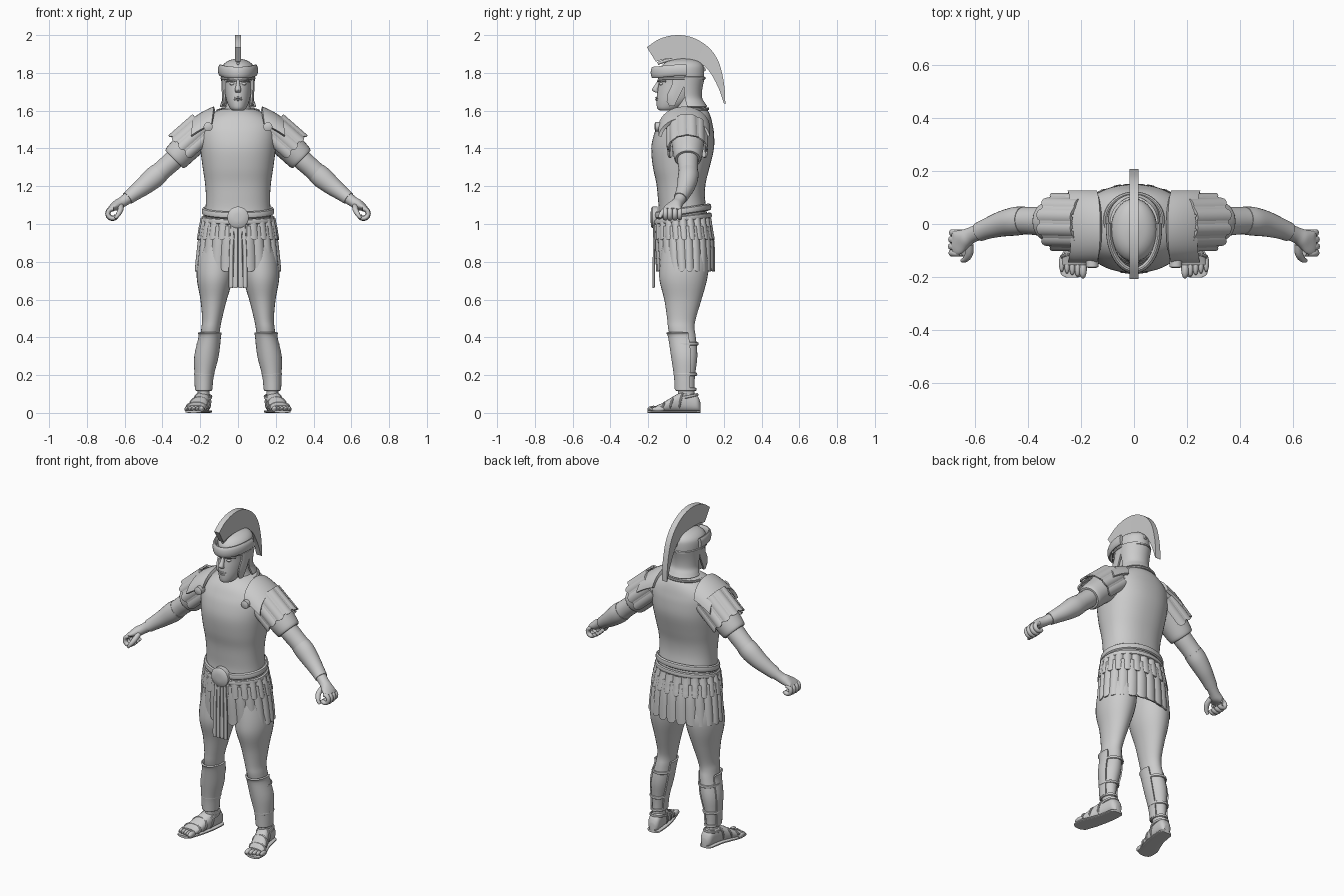
import bpy, bmesh, math
from mathutils import Vector
from math import sin, cos, pi, radians

grey = bpy.data.materials.new("plain grey")
grey.diffuse_color = (0.6, 0.6, 0.6, 1)
X, Y, Z = Vector((1, 0, 0)), Vector((0, 1, 0)), Vector((0, 0, 1))


def make(name, verts, faces, mirror=False, solid=0, offset=0):
    me = bpy.data.meshes.new(name)
    me.from_pydata([tuple(v) for v in verts], [], faces)
    bm = bmesh.new()
    bm.from_mesh(me)
    bmesh.ops.recalc_face_normals(bm, faces=bm.faces)
    bm.to_mesh(me)
    bm.free()
    me.materials.append(grey)
    ob = bpy.data.objects.new(name, me)
    bpy.context.collection.objects.link(ob)
    if solid:
        m = ob.modifiers.new("thickness", 'SOLIDIFY')
        m.thickness, m.offset = solid, offset
    if mirror:
        m = ob.modifiers.new("mirror", 'MIRROR')
        m.use_mirror_merge = False
    return ob


def spline(pts, k):
    """Catmull-Rom resampling of tuples"""
    out = []
    for i in range(len(pts) - 1):
        p = [pts[max(i - 1, 0)], pts[i], pts[i + 1], pts[min(i + 2, len(pts) - 1)]]
        for j in range(k):
            t = j / k
            out.append(tuple(0.5 * (2 * b + (c - a) * t + (2 * a - 5 * b + 4 * c - d) * t * t
                       + (3 * b - a - 3 * c + d) * t ** 3) for a, b, c, d in zip(*p)))
    return out + [tuple(pts[-1])]


def tube(name, pts, n=28, k=4, ref=Y, axis=None, arc=None, loop=False, p=1, **kw):
    """Loft of ellipses (x, y, z, radius, radius along ref); arc leaves it open"""
    if not loop:
        pts = spline(pts, k)
    m = len(pts)
    a0, a1 = arc or (0, 2 * pi)
    cols = n + 1 if arc else n
    verts, faces = [], []
    for i, (x, y, z, a, b) in enumerate(pts):
        q0 = pts[i - 1] if (i or loop) else pts[0]
        q1 = pts[(i + 1) % m] if (loop or i < m - 1) else pts[-1]
        t = axis or (Vector(q1[:3]) - Vector(q0[:3])).normalized()
        v = (ref - t * t.dot(ref)).normalized()
        u = v.cross(t)
        for j in range(cols):
            g = a0 + (a1 - a0) * j / n
            c, s = cos(g), sin(g)
            verts.append(Vector((x, y, z)) + u * a * math.copysign(abs(c) ** p, c)
                         + v * b * math.copysign(abs(s) ** p, s))
    for i in range(m if loop else m - 1):
        for j in range(n):
            i2, j2 = (i + 1) % m, (j + 1) % cols
            faces.append((i * cols + j, i * cols + j2, i2 * cols + j2, i2 * cols + j))
    if not arc and not loop:
        faces += [tuple(range(n)), tuple(range((m - 1) * cols, m * cols))]
    return make(name, verts, faces, **kw)


def rows(data, grow=0):
    """(z, centre x, half width, front y, back y) -> tube points"""
    return [(c, (f + b) / 2, z, r + grow, (b - f) / 2 + grow) for z, c, r, f, b in data]


def petals(name, surf, angles, hw, t0, t1, tip, bulge, **kw):
    """Rows of tongue-shaped strips on a surface surf(angle, t, offset)"""
    verts, faces, nu, nv = [], [], 6, 8
    for a in angles:
        o = len(verts)
        for j in range(nv + 1):
            for i in range(nu + 1):
                s = 2 * i / nu - 1
                end = t1 - tip * (1 - math.sqrt(max(0, 1 - s * s)))
                t = t0 + (end - t0) * j / nv
                verts.append(surf(a + hw * s, t, 0.003 + bulge * (1 - s * s)))
        for j in range(nv):
            for i in range(nu):
                q = o + j * (nu + 1) + i
                faces.append((q, q + 1, q + nu + 2, q + nu + 1))
    return make(name, verts, faces, solid=0.008, **kw)


def ball(name, c, r, **kw):
    x, y, z = c
    tube(name, [(x, y, z + r[2] * sin(g), r[0] * cos(g) + 1e-4, r[1] * cos(g) + 1e-4)
                for g in [pi * (i / 10 - 0.5) for i in range(11)]], n=14, k=1, axis=Z, **kw)


def ring(name, fn, a, b, n=64, **kw):
    tube(name, [(*fn(2 * pi * i / n), a, b) for i in range(n)], n=8, ref=Z, loop=True, **kw)


# Cuirass, neck and collar
tube("cuirass", rows([(1.02, 0, .178, -.15, .115), (1.08, 0, .172, -.145, .108), (1.15, 0, .17, -.15, .1),
     (1.22, 0, .175, -.158, .105), (1.3, 0, .187, -.175, .125), (1.4, 0, .2, -.184, .148),
     (1.48, 0, .205, -.168, .148), (1.53, 0, .197, -.145, .14), (1.57, 0, .16, -.12, .13),
     (1.6, 0, .11, -.085, .115), (1.61, 0, .08, -.055, .095)]), n=48, axis=Z, p=.88)
tube("neck", rows([(1.56, 0, .1, -.08, .11), (1.62, 0, .065, -.055, .085), (1.7, 0, .06, -.06, .075)]), axis=Z)
ring("collar", lambda g: (.108 * cos(g), .015 + .1 * sin(g), 1.598 + .012 * sin(g)), .008, .008)

# Head and face
tube("head", rows([(1.6, 0, .025, -.135, -.06), (1.612, 0, .042, -.152, -.03), (1.65, 0, .06, -.156, .03),
     (1.7, 0, .07, -.152, .07), (1.75, 0, .074, -.145, .085), (1.8, 0, .076, -.145, .09),
     (1.85, 0, .05, -.1, .06)]), axis=Z)
tube("nose", [(0, -.138, 1.77, .007, .006), (0, -.15, 1.74, .01, .012), (0, -.163, 1.71, .016, .017),
              (0, -.15, 1.695, .012, .01)], n=12, axis=Z)
ball("eye", (.03, -.131, 1.742), (.014, .012, .008), mirror=True)
tube("brow", [(.008, -.148, 1.756, .006, .006), (.035, -.138, 1.762, .007, .007),
              (.06, -.108, 1.755, .005, .005)], n=8, ref=Z, mirror=True)
for nm, z in (("upper_lip", 1.668), ("lower_lip", 1.658)):
    tube(nm, [(-.025, -.145, z, .002, .002), (0, -.157, z, .006, .006), (.025, -.145, z, .002, .002)], n=8, ref=Z)

# Helmet: dome, neck guard, brim, cheek guards, crest
tube("helmet_dome", rows([(1.765, 0, .085, -.12, .095), (1.81, 0, .088, -.142, .096), (1.84, 0, .08, -.128, .09),
     (1.862, 0, .055, -.095, .066), (1.874, 0, .02, -.04, .02), (1.875, 0, .002, -.012, -.008)]), axis=Z)
tube("neck_guard", rows([(1.78, 0, .086, -.09, .096), (1.72, 0, .08, -.08, .082), (1.67, 0, .077, -.07, .08),
     (1.64, 0, .085, -.07, .095), (1.62, 0, .092, -.07, .108)]), axis=Z, arc=(radians(-8), radians(188)), solid=.01)
tube("brim", [(.094 * cos(g), -.02 + .155 * sin(g), 1.802 + .012 * abs(cos(g)) ** 3, .012, .031)
     for g in [radians(-188 + 196 * i / 30) for i in range(31)]], n=14, k=1, ref=Z)
ring("helmet_rim", lambda g: (.089 * cos(g), -.022 + .122 * sin(g), 1.772), .005, .006)
cheek = [(1.78, -.065, .0), (1.73, -.075, -.01), (1.69, -.095, -.03), (1.65, -.1, -.05), (1.625, -.085, -.06)]
verts = [(.083 - .010 * i * i / 16 - (.008 if s == 0 else 0), c[1] + (c[2] - c[1]) * s / 3, c[0])
         for i, c in enumerate(cheek) for s in range(4)]
make("cheek_guard", verts, [(4 * i + j, 4 * i + j + 1, 4 * i + j + 5, 4 * i + j + 4)
     for i in range(4) for j in range(3)], mirror=True, solid=.01)
crest = spline([(-.207, 1.935, -.16, 1.86), (-.14, 1.98, -.115, 1.872), (-.05, 2.0, -.05, 1.876),
                (.04, 1.985, .02, 1.872), (.12, 1.935, .075, 1.85), (.17, 1.865, .118, 1.815),
                (.195, 1.78, .15, 1.765), (.206, 1.7, .178, 1.705), (.208, 1.635, .2, 1.64)], 4)
verts = [v for a, b, c, d in crest for v in ((-.017, a, b), (.017, a, b), (.015, c, d), (-.015, c, d))]
m = len(crest)
make("crest", verts, [(4 * i + j, 4 * i + (j + 1) % 4, 4 * i + 4 + (j + 1) % 4, 4 * i + 4 + j)
     for i in range(m - 1) for j in range(4)] + [(0, 1, 2, 3), tuple(range(4 * m - 4, 4 * m))])
tube("crest_holder", [(0, y, z, .008, .008) for y, z in
     ((-.15, 1.85), (-.1, 1.866), (-.03, 1.876), (.03, 1.868), (.075, 1.845), (.1, 1.81))], n=10, ref=X)

# Arms: sleeve, forearm, bracer
tube("sleeve", [(.12, .01, 1.51, .07, .095), (.2, .01, 1.475, .086, .092), (.27, .01, 1.41, .078, .084),
     (.325, .01, 1.355, .073, .074), (.338, .01, 1.342, .064, .066)], mirror=True)
tube("arm", [(.3, .01, 1.38, .052, .055), (.345, .01, 1.335, .053, .055), (.39, .012, 1.295, .052, .052),
     (.44, .012, 1.25, .052, .05), (.5, 0, 1.2, .044, .043), (.56, -.02, 1.155, .034, .034),
     (.61, -.04, 1.118, .028, .03), (.64, -.055, 1.1, .028, .036), (.668, -.07, 1.086, .017, .046),
     (.684, -.073, 1.076, .01, .04)], mirror=True)
tube("bracer", [(.415, .013, 1.272, .055, .053), (.45, .01, 1.242, .057, .054), (.5, 0, 1.2, .049, .048),
     (.55, -.016, 1.162, .040, .040), (.585, -.03, 1.136, .035, .036)], mirror=True)

# Curled hands
for i, y in enumerate((-.033, -.059, -.085, -.109)):
    r = (.023, .026, .027, .025)[i]
    tube("finger_%d" % (i + 1), [(.664 + r * cos(g), y, 1.055 + r * sin(g), .012, .0135)
         for g in [radians(100 - 28 * j) for j in range(10)]], n=10, k=2, mirror=True)
tube("thumb", [(.62, -.075, 1.095, .014, .014), (.622, -.11, 1.075, .015, .015), (.635, -.132, 1.05, .012, .012),
     (.65, -.138, 1.03, .007, .007)], n=12, ref=X, mirror=True)


# Shoulder strips and plates
def shoulder(a, t, off):
    c = Vector((.17, .005, 1.5)).lerp(Vector((.298, .008, 1.388)), t)
    r = .096 + off
    return c + Vector((.66, 0, .75)) * r * cos(a) + Y * r * sin(a)


petals("shoulder_strips", shoulder, [radians(d) for d in range(-112, 113, 32)], radians(14.5), 0, 1, .12, .008, mirror=True)
petals("shoulder_under_strips", shoulder, [radians(d) for d in range(-96, 97, 32)], radians(13), 0, .93, .1, .002, mirror=True)
verts, faces = [], []
for i in range(17):
    a = radians(-80 + 10 * i)
    for j in range(7):
        v = j / 6
        verts.append((.128 + .11 * v + .015 * (1 - cos(a)), -.01 + .138 * sin(a),
                      1.622 - .04 * v - .02 * v * v - .115 * (1 - cos(a))))
faces = [(7 * i + j, 7 * i + j + 1, 7 * i + j + 8, 7 * i + j + 7) for i in range(16) for j in range(6)]
make("shoulder_plate", verts, faces, mirror=True, solid=.018, offset=-1)
tube("shoulder_clasp", [(.158, -.125, 1.515, .024, .024), (.158, -.162, 1.515, .024, .024),
     (.158, -.167, 1.515, .012, .012)], n=16, k=1, ref=X, mirror=True)

# Belt, buckle and hanging straps
ring("belt", lambda g: (.181 * cos(g), -.018 + .141 * sin(g), 1.068 + .022 * sin(g)), .011, .019)
ring("lower_belt", lambda g: (.185 * cos(g), -.018 + .145 * sin(g), 1.028 + .018 * sin(g)), .011, .015)
tube("buckle", [(0, -.15, 1.035, .057, .057), (0, -.178, 1.035, .057, .057), (0, -.184, 1.035, .05, .05),
     (0, -.188, 1.035, .02, .02)], n=32, k=1, ref=X, axis=-Y)
for i in range(4):
    x = (i - 1.5) * .024
    tube("hanging_strap_%d" % (i + 1), [(x * .8, -.168, 1.0, .009, .006), (x, -.17, .85, .011, .006),
         (x * 1.05, -.171, .68, .012, .006), (x * 1.05, -.171, .665, .008, .005)], n=10, axis=Z, p=.6)

# Skirt and its two layers of strips
skirt = [(1.03, 0, .178, -.15, .115), (.97, 0, .19, -.152, .125), (.9, 0, .2, -.152, .135),
         (.82, 0, .209, -.147, .138), (.76, 0, .214, -.142, .138)]
tube("skirt", rows(skirt, -.004), n=48, axis=Z, arc=(0, 2 * pi), solid=.006)
fine = spline(rows(skirt), 8)


def hip(a, t, off):
    x, y, z, rx, ry = min(fine, key=lambda q: abs(q[2] - t))
    return Vector(((rx + off) * cos(a), y + (ry + off) * sin(a), t))


N = 22
petals("skirt_strips", hip, [2 * pi * (i + .5) / N for i in range(N)], pi / N * .97, .99, .748, -.022, .009)
petals("skirt_scales", hip, [2 * pi * i / N for i in range(N)], pi / N * .98, 1.03, .915, -.045, .013)

# Legs, greaves and their straps
leg = [(.88, .11, .09, -.13, .11), (.78, .118, .1, -.14, .12), (.7, .123, .094, -.14, .11), (.6, .129, .07, -.115, .082),
       (.5, .137, .053, -.1, .052), (.45, .144, .05, -.095, .045), (.4, .15, .05, -.085, .052),
       (.3, .167, .055, -.07, .06), (.2, .179, .042, -.055, .048), (.12, .182, .032, -.043, .044),
       (.05, .181, .034, -.045, .05)]
tube("leg", rows(leg), axis=Z, mirror=True)
tube("greave", rows([(.425, .15, .054, -.096, .052)] + leg[6:9] + [(.125, .182, .037, -.05, .046)], .005), axis=Z,
     arc=(radians(-205), radians(25)), mirror=True, solid=.009)
for i, (z, x, rx, y, ry) in enumerate(((.365, .156, .057, -.008, .069), (.205, .179, .048, -.003, .057),
                                       (.125, .182, .039, 0, .05))):
    ring("greave_strap_%d" % (i + 1), lambda g: (x + rx * cos(g), y + ry * sin(g), z), .006, .009, n=32, mirror=True)

# Feet, soles, toes and sandal straps
foot = [(.176, .076, .018, .05), (.178, .06, .034, .085), (.182, .02, .038, .105), (.19, -.03, .041, .1),
        (.205, -.08, .046, .074), (.22, -.125, .05, .046), (.227, -.155, .046, .034)]
tube("foot", [(x, y, h / 2 + .006, w, h / 2) for x, y, w, h in foot], ref=Z, axis=-Y, p=.8, mirror=True)
tube("sole", [(x, y, .007, w + .006, .007) for x, y, w, h in foot] + [(.232, -.19, .007, .044, .007),
     (.234, -.203, .007, .02, .007)], ref=Z, axis=-Y, p=.5, mirror=True)
for i in range(5):
    x = .193 + .02 * i
    r = (.015, .0115, .011, .0105, .0105)[i]
    ball("toe_%d" % (i + 1), (x, -.172 + .006 * i, .02), (r, .034, r + .003), mirror=True)
for i, (x, y, w, h) in enumerate(foot[3:6]):
    ring("sandal_strap_%d" % (i + 1), lambda g: (x + (w + .002) * cos(g), y + .012 * sin(g),
         .008 + h / 2 + (h / 2) * sin(g)), .006, .006, n=32, mirror=True)
ring("ankle_strap", lambda g: (.182 + .04 * cos(g), .004 + .056 * sin(g), .085 + .012 * sin(g)), .006, .008, n=32, mirror=True)

# Bake modifiers and smooth the shading
bpy.ops.object.select_all(action='SELECT')
bpy.context.view_layer.objects.active = bpy.context.selected_objects[0]
bpy.ops.object.convert(target='MESH')
bpy.ops.object.shade_smooth_by_angle(angle=radians(40))
